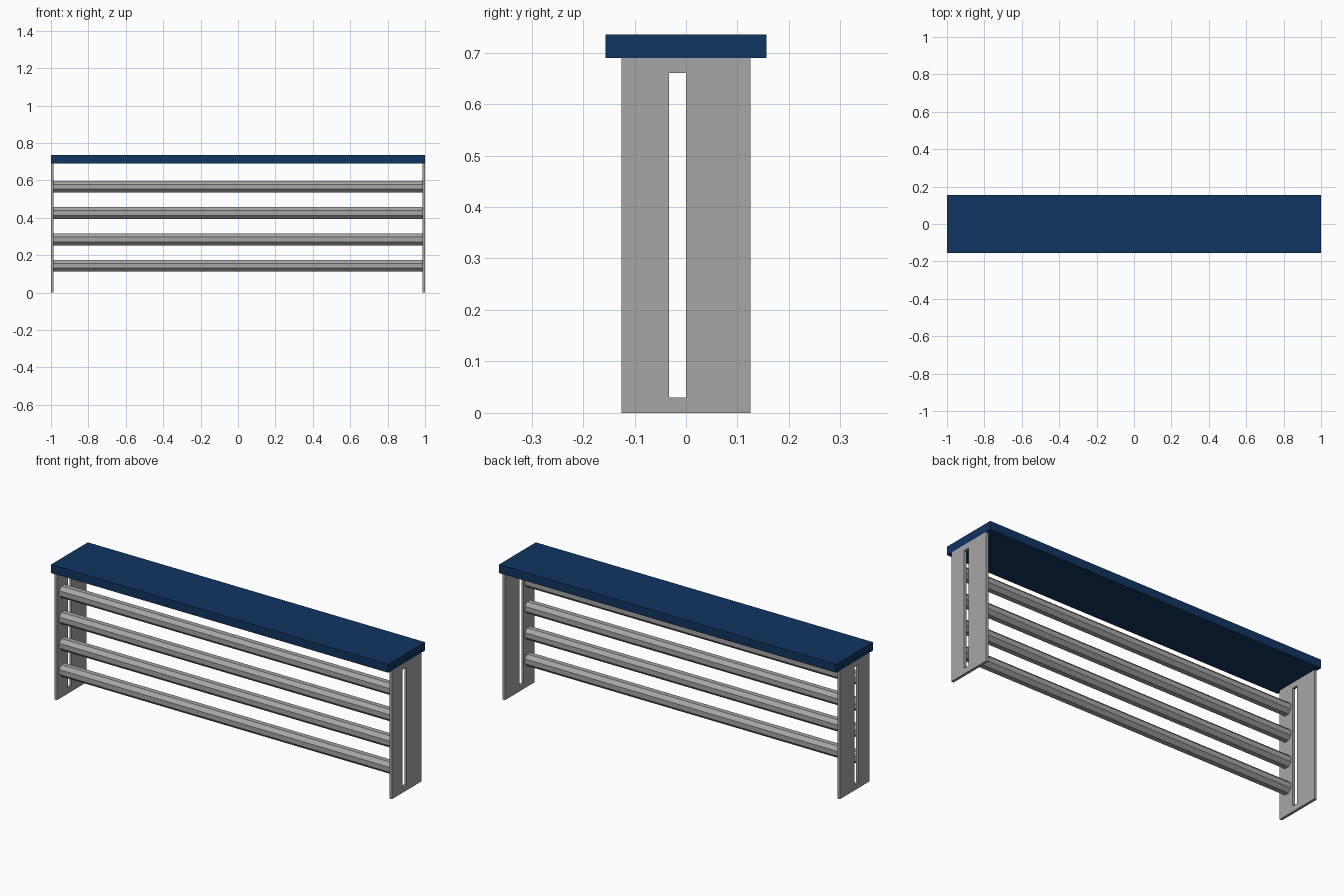
import bpy
import bmesh
import math
from mathutils import Matrix

if "Cube" in bpy.data.objects:
    bpy.data.objects.remove(bpy.data.objects["Cube"], do_unlink=True)


def make_material(name, colour):
    mat = bpy.data.materials.new(name)
    mat.use_nodes = True
    mat.diffuse_color = colour
    mat.node_tree.nodes["Principled BSDF"].inputs["Base Color"].default_value = colour
    return mat


def add_object(name, bm, mat):
    bmesh.ops.recalc_face_normals(bm, faces=bm.faces)
    mesh = bpy.data.meshes.new(name)
    bm.to_mesh(mesh)
    bm.free()
    mesh.materials.append(mat)
    obj = bpy.data.objects.new(name, mesh)
    bpy.context.collection.objects.link(obj)
    return obj


def add_box(name, low, high, mat):
    bm = bmesh.new()
    bmesh.ops.create_cube(bm, size=1)
    for v in bm.verts:
        v.co = [l + (c + 0.5) * (h - l) for c, l, h in zip(v.co, low, high)]
    return add_object(name, bm, mat)


navy = make_material("navy seat", (0.005, 0.035, 0.12, 1))
grey = make_material("grey metal", (0.38, 0.38, 0.38, 1))

SEAT_Z, PLATE = 0.69, 0.014

# Seat board
add_box("seat", (-1, -0.156, SEAT_Z), (1, 0.156, 0.735), navy)


# End plates, each with a tall slot bridged from an outer to an inner outline
def add_end_plate(name, x0, x1):
    bm = bmesh.new()
    rings = []
    for y0, y1, z0, z1 in ((-0.125, 0.125, 0, SEAT_Z), (-0.033, 0, 0.03, 0.66)):
        corners = ((y0, z0), (y1, z0), (y1, z1), (y0, z1))
        rings.append([bm.verts.new((x0, y, z)) for y, z in corners])
    outer, inner = rings
    for i in range(4):
        j = (i + 1) % 4
        bm.faces.new((outer[i], outer[j], inner[j], inner[i]))
    solid = bmesh.ops.extrude_face_region(bm, geom=bm.faces[:])
    moved = [g for g in solid["geom"] if isinstance(g, bmesh.types.BMVert)]
    bmesh.ops.translate(bm, verts=moved, vec=(x1 - x0, 0, 0))
    # Keep the starting faces as the far side of the solid
    add_object(name, bm, grey)


add_end_plate("left_end_plate", 1 - PLATE, 1)
add_end_plate("right_end_plate", -1, PLATE - 1)

# Four octagonal rails between the plates, in front of the slots
rail_width = 0.063
radius = rail_width / 2 / math.cos(math.pi / 8)
for i in range(4):
    bm = bmesh.new()
    bmesh.ops.create_cone(bm, cap_ends=True, segments=8, radius1=radius,
                          radius2=radius, depth=2 * (1 - PLATE))
    turn = Matrix.Rotation(math.pi / 2, 4, "Y") @ Matrix.Rotation(math.pi / 8, 4, "Z")
    place = Matrix.Translation((0, -0.075, 0.144 + 0.1408 * i))
    bmesh.ops.transform(bm, matrix=place @ turn, verts=bm.verts)
    add_object(f"rail_{i + 1}", bm, grey)
